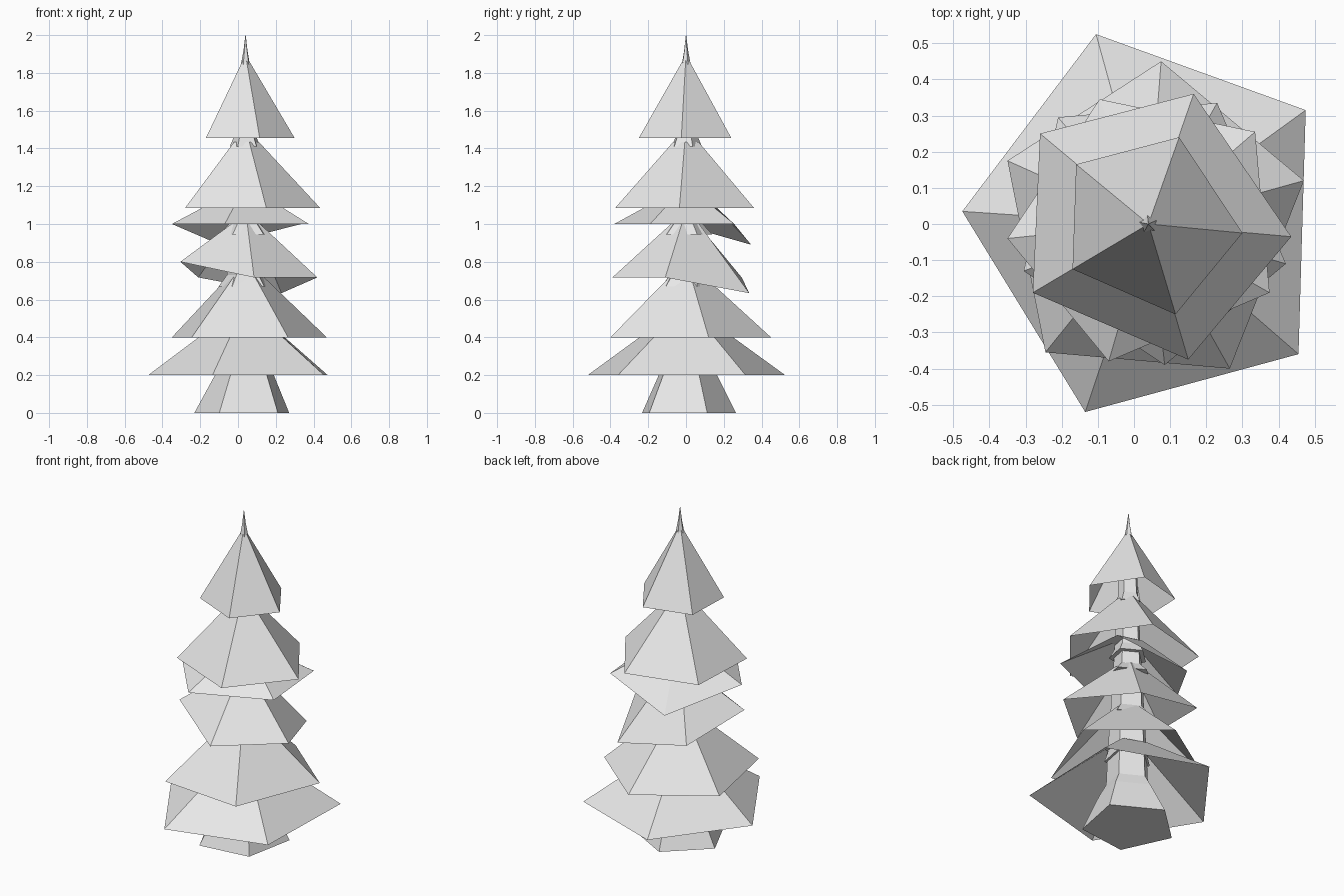
import bpy
import bmesh
from math import cos, sin, radians

cube = bpy.data.objects.get("Cube")
if cube:
    bpy.data.objects.remove(cube, do_unlink=True)

# One pale grey for the whole tree
grey = bpy.data.materials.new("pale_grey")
grey.use_nodes = True
grey.diffuse_color = (0.8, 0.8, 0.8, 1)
grey.node_tree.nodes["Principled BSDF"].inputs["Base Color"].default_value = (0.8, 0.8, 0.8, 1)

AXIS_X = 0.04


def loft(name, rings, cap_bottom=False, cap_top=False):
    """Join rings of points, listed from bottom to top, with flat quads."""
    bm = bmesh.new()
    loops = [[bm.verts.new(p) for p in ring] for ring in rings]
    for low, high in zip(loops, loops[1:]):
        n = len(low)
        for i in range(n):
            j = (i + 1) % n
            bm.faces.new((low[i], low[j], high[j], high[i]))
    if cap_bottom:
        bm.faces.new(loops[0][::-1])
    if cap_top:
        bm.faces.new(loops[-1])
    mesh = bpy.data.meshes.new(name)
    bm.to_mesh(mesh)
    bm.free()
    mesh.materials.append(grey)
    obj = bpy.data.objects.new(name, mesh)
    bpy.context.collection.objects.link(obj)
    return obj


def pentagon(z, radius, x=AXIS_X):
    """Five-sided trunk section; all share one rotation."""
    angles = [radians(25 + 72 * i) for i in range(5)]
    return [(x + radius * cos(a), radius * sin(a), z) for a in angles]


def tier(name, z, rim, top_z, top_radius, drops=()):
    """Hollow skirt of branches; drops are height changes at single corners."""
    low = [[x, y, z] for x, y in rim]
    for corner, dz in drops:
        low[corner][2] += dz
    high = []
    for x, y in rim:
        dx = x - AXIS_X
        k = top_radius / (dx * dx + y * y) ** 0.5
        high.append((AXIS_X + dx * k, y * k, top_z))
    return loft(name, [low, high], cap_top=True)


# Branch tiers, bottom to top; rims run anticlockwise seen from above
tier("bottom_branches", 0.2,
     [(0.475, 0.315), (-0.105, 0.525), (-0.475, 0.035), (-0.135, -0.52), (0.455, -0.36)],
     0.49, 0.13)
tier("lower_branches", 0.4,
     [(0.47, 0.12), (0.075, 0.45), (-0.35, 0.175), (-0.245, -0.355), (0.265, -0.4)],
     0.72, 0.1)
tier("middle_branches", 0.717,
     [(0.42, -0.11), (0.23, 0.335), (-0.21, 0.295), (-0.305, -0.13), (0.085, -0.39)],
     1.0, 0.08, drops=[(1, -0.083), (3, 0.083)])
tier("upper_middle_branches", 1.0,
     [(0.335, 0.255), (-0.095, 0.345), (-0.35, -0.04), (-0.07, -0.38), (0.375, -0.19)],
     1.16, 0.09, drops=[(1, -0.11)])
tier("upper_branches", 1.085,
     [(0.435, -0.035), (0.165, 0.36), (-0.26, 0.25), (-0.28, -0.19), (0.15, -0.375)],
     1.435, 0.07)
tier("top_branches", 1.455,
     [(0.3, -0.025), (0.125, 0.24), (-0.16, 0.165), (-0.17, -0.125), (0.115, -0.25)],
     1.875, 0.012)

# Trunk with a wide flared foot
loft("trunk_foot", [pentagon(0, 0.266, 0.03), pentagon(0.2, 0.165), pentagon(0.27, 0.125),
                    pentagon(0.5, 0.115)], cap_bottom=True)

# Trunk lengths, each flared where it meets the tier below
for name, z, flare, radius, top in [
        ("lower_trunk", 0.42, 0.135, 0.115, 0.72),
        ("middle_trunk", 0.67, 0.145, 0.1, 1.0),
        ("upper_middle_trunk", 0.945, 0.14, 0.085, 1.16),
        ("upper_trunk", 1.08, 0.11, 0.075, 1.43),
        ("top_trunk", 1.41, 0.085, 0.06, 1.7)]:
    loft(name, [pentagon(z, flare), pentagon(z + 0.06, radius), pentagon(top, radius * 0.9)],
         cap_bottom=True, cap_top=True)

# Slim spike at the tip
loft("tip_spike", [pentagon(1.845, 0.025), pentagon(1.92, 0.011), pentagon(2.0, 0.001)],
     cap_bottom=True, cap_top=True)
